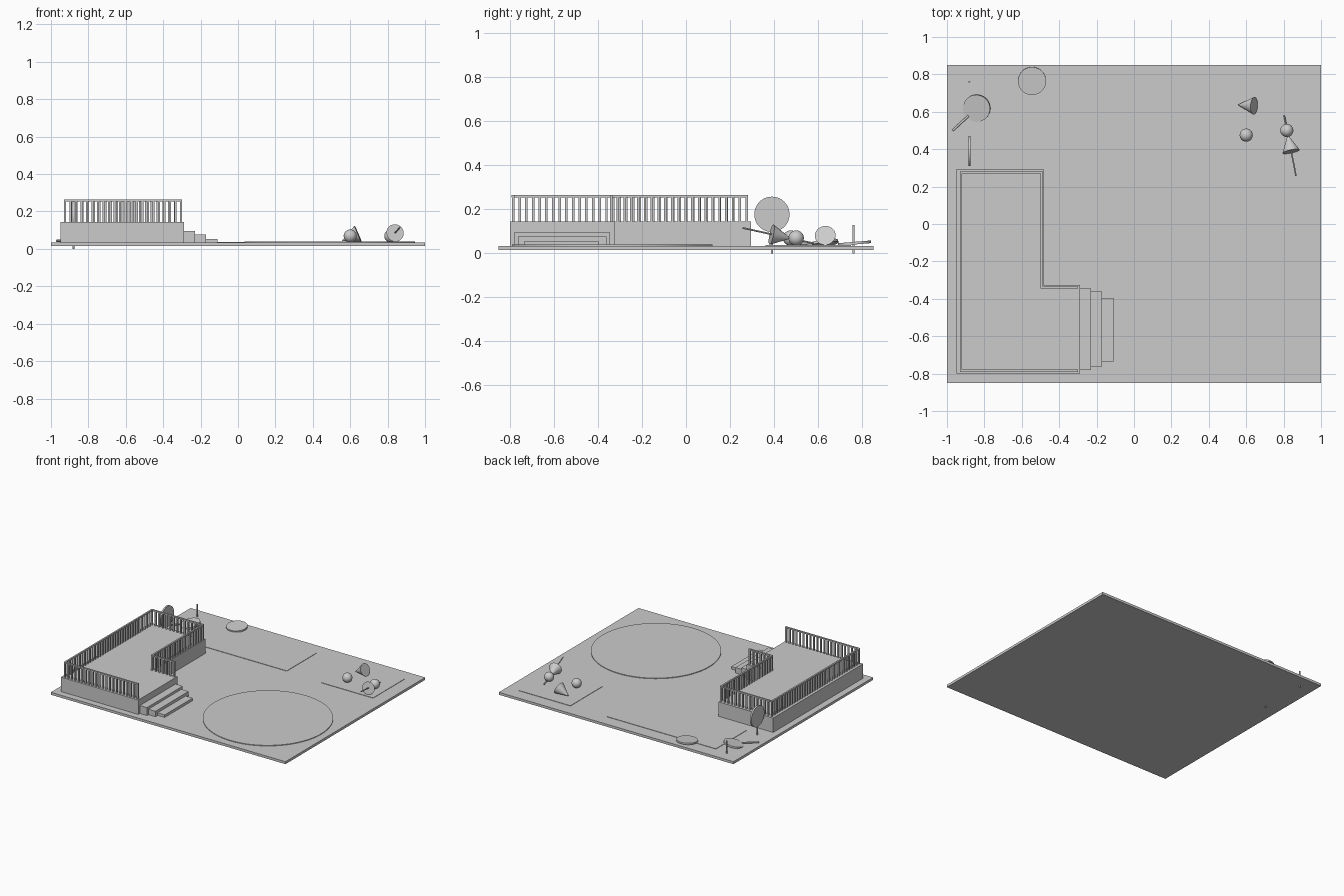
import bpy, bmesh, math
from mathutils import Vector

if "Cube" in bpy.data.objects:
    bpy.data.objects.remove(bpy.data.objects["Cube"])

grey = bpy.data.materials.new("plain grey")
grey.diffuse_color = (0.6, 0.6, 0.6, 1)
grey.use_nodes = True
grey.node_tree.nodes["Principled BSDF"].inputs["Base Color"].default_value = grey.diffuse_color


def finish(bm, name, smooth=False):
    bmesh.ops.recalc_face_normals(bm, faces=bm.faces)
    me = bpy.data.meshes.new(name)
    bm.to_mesh(me)
    bm.free()
    me.materials.append(grey)
    ob = bpy.data.objects.new(name, me)
    bpy.context.collection.objects.link(ob)
    if smooth:
        bpy.ops.object.select_all(action='DESELECT')
        ob.select_set(True)
        bpy.context.view_layer.objects.active = ob
        bpy.ops.object.shade_smooth_by_angle(angle=math.radians(40))
    return ob


def add_box(bm, lo, hi):
    vs = bmesh.ops.create_cube(bm, size=1)['verts']
    for v in vs:
        v.co = Vector([(a + b) / 2 + c * (b - a) for a, b, c in zip(lo, hi, v.co)])


def box(name, lo, hi):
    bm = bmesh.new()
    add_box(bm, lo, hi)
    return finish(bm, name)


def cone(name, a, b, r1, r2, seg=32):
    """Round solid from point a (radius r1) to point b (radius r2)."""
    a, b = Vector(a), Vector(b)
    bm = bmesh.new()
    bmesh.ops.create_cone(bm, cap_ends=True, segments=seg, radius1=r1, radius2=r2,
                          depth=(b - a).length)
    q = Vector((0, 0, 1)).rotation_difference(b - a)
    for v in bm.verts:
        v.co = q @ v.co + (a + b) / 2
    return finish(bm, name, True)


def ball(name, c, r):
    bm = bmesh.new()
    bmesh.ops.create_uvsphere(bm, u_segments=32, v_segments=16, radius=r)
    bmesh.ops.translate(bm, verts=bm.verts, vec=c)
    return finish(bm, name, True)


# Ground slab and thin ground patches
box("ground_slab", (-1, -0.85, 0.015), (1, 0.85, 0.034))
cone("round_patch", (0.49, -0.335, 0.033), (0.49, -0.335, 0.039), 0.455, 0.455, 96)
box("long_patch", (-0.78, 0.38, 0.033), (0.15, 0.75, 0.037))
box("small_patch", (0.46, 0.36, 0.033), (0.90, 0.75, 0.037))

# L-shaped deck
outline = [(-0.95, -0.80), (-0.29, -0.80), (-0.29, -0.325), (-0.485, -0.325),
           (-0.485, 0.295), (-0.95, 0.295)]
bm = bmesh.new()
face = bm.faces.new([bm.verts.new((x, y, 0.033)) for x, y in outline])
ext = bmesh.ops.extrude_face_region(bm, geom=[face])['geom']
bmesh.ops.translate(bm, verts=[g for g in ext if isinstance(g, bmesh.types.BMVert)],
                    vec=(0, 0, 0.112))
finish(bm, "deck")

# Steps
for i, (x, y0, y1, z) in enumerate([(-0.23, -0.78, -0.345, 0.095),
                                    (-0.17, -0.762, -0.36, 0.076),
                                    (-0.11, -0.735, -0.395, 0.054)]):
    box("step_%d" % (i + 1), (x - 0.06, y0, 0.033), (x, y1, z))

# Railing: top rail and balusters following the deck edge
path = [(-0.305, -0.785), (-0.925, -0.785), (-0.925, 0.275), (-0.493, 0.275),
        (-0.493, -0.34), (-0.305, -0.34)]
h = 0.006
rails, posts = bmesh.new(), bmesh.new()
for p, q in zip(path, path[1:]):
    p, q = Vector(p), Vector(q)
    lo = (min(p.x, q.x) - h, min(p.y, q.y) - h, 0.254)
    hi = (max(p.x, q.x) + h, max(p.y, q.y) + h, 0.264)
    add_box(rails, lo, hi)
    n = round((q - p).length / 0.03)
    for i in range(n + 1):
        c = p.lerp(q, i / n)
        add_box(posts, (c.x - 0.0055, c.y - 0.0055, 0.144), (c.x + 0.0055, c.y + 0.0055, 0.255))
finish(rails, "top_rails")
finish(posts, "balusters")

# Standing round sign, a bare post, and fallen signs
cone("sign_post", (-0.88, 0.39, 0), (-0.88, 0.39, 0.11), 0.005, 0.005, 16)
cone("sign_disc", (-0.886, 0.39, 0.177), (-0.874, 0.39, 0.177), 0.08, 0.08, 48)
cone("bare_post", (-0.88, 0.76, 0), (-0.88, 0.76, 0.128), 0.005, 0.005, 16)
cone("fallen_disc", (-0.84, 0.62, 0.038), (-0.842, 0.618, 0.050), 0.073, 0.073, 48)
cone("fallen_stick", (-0.97, 0.50, 0.043), (-0.885, 0.578, 0.045), 0.006, 0.006, 16)
cone("loose_disc", (-0.545, 0.765, 0.04), (-0.545, 0.764, 0.052), 0.075, 0.075, 48)

# Balls and cones
ball("ball_left", (0.60, 0.475, 0.069), 0.035)
ball("ball_right", (0.817, 0.50, 0.069), 0.035)
cone("lying_cone", (0.642, 0.632, 0.081), (0.556, 0.637, 0.043), 0.047, 0.001)
cone("toppled_cone", (0.84, 0.388, 0.085), (0.822, 0.475, 0.068), 0.047, 0.001)
cone("toppled_stick", (0.866, 0.258, 0.115), (0.803, 0.58, 0.045), 0.004, 0.004, 12)
